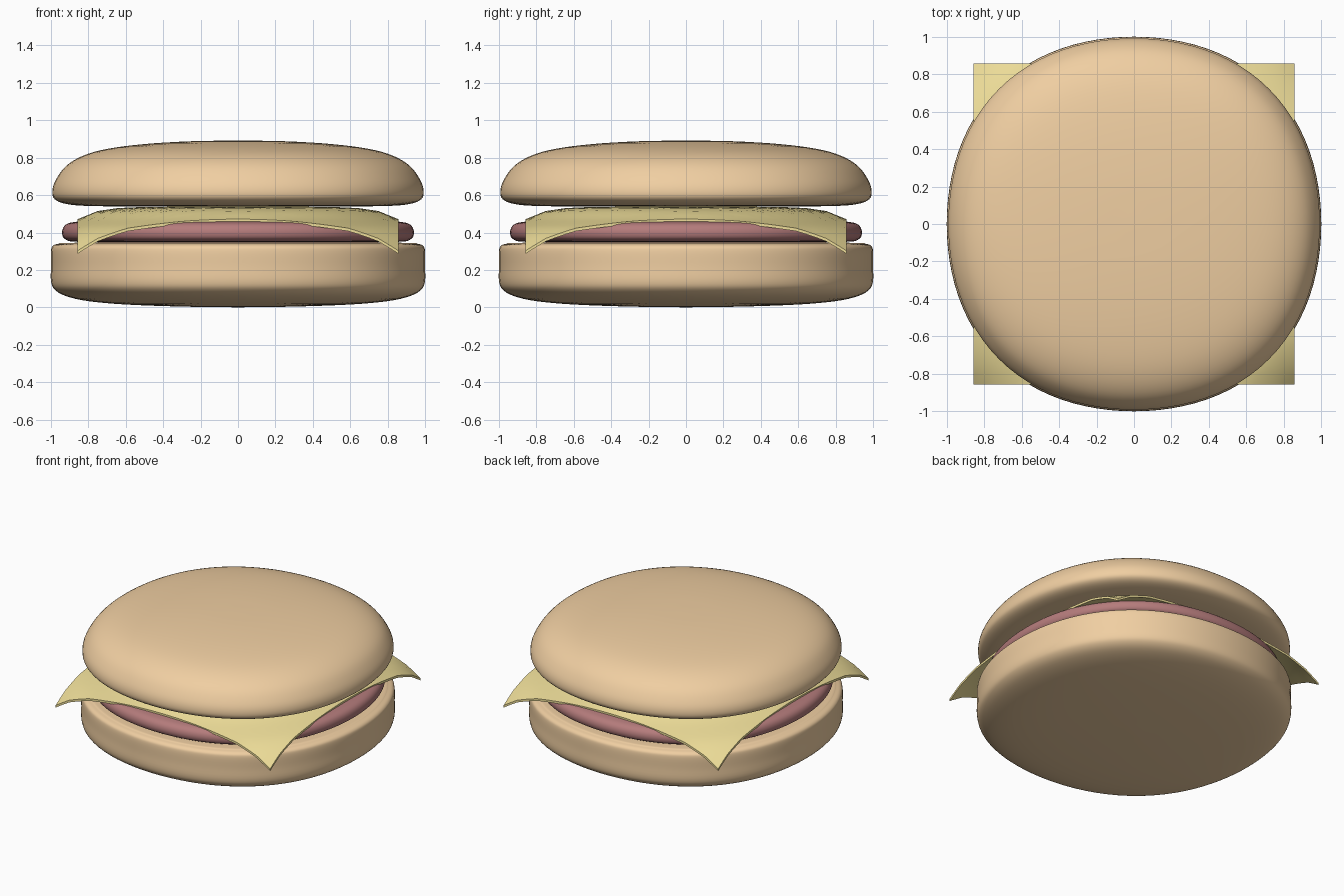
import bpy, bmesh, math
from mathutils import Vector

if "Cube" in bpy.data.objects:
    bpy.data.objects.remove(bpy.data.objects["Cube"])

SEGMENTS = 96


def material(name, color):
    m = bpy.data.materials.new(name)
    m.diffuse_color = (*color, 1)
    m.use_nodes = True
    m.node_tree.nodes["Principled BSDF"].inputs["Base Color"].default_value = m.diffuse_color
    return m


def finish(name, bm, mat, angle=40):
    bmesh.ops.recalc_face_normals(bm, faces=bm.faces)
    mesh = bpy.data.meshes.new(name)
    bm.to_mesh(mesh)
    bm.free()
    mesh.materials.append(mat)
    ob = bpy.data.objects.new(name, mesh)
    bpy.context.collection.objects.link(ob)
    bpy.context.view_layer.objects.active = ob
    ob.select_set(True)
    bpy.ops.object.shade_smooth_by_angle(angle=math.radians(angle))
    ob.select_set(False)
    return ob


def smooth_curve(points, steps=4):
    """Catmull-Rom curve through the profile points."""
    p = [Vector(q) for q in points]
    p = [2 * p[0] - p[1]] + p + [2 * p[-1] - p[-2]]
    out = []
    for a, b, c, d in zip(p, p[1:], p[2:], p[3:]):
        for i in range(steps):
            t = i / steps
            out.append(0.5 * (2 * b + (c - a) * t + (2 * a - 5 * b + 4 * c - d) * t**2
                              + (3 * b - a - 3 * c + d) * t**3))
    return out + [p[-2]]


def round_part(name, profile, mat):
    """Turn a profile (bottom centre to top centre) into a slightly squarish disc."""
    bm = bmesh.new()
    curve = smooth_curve(profile)
    rings = []
    for r, z in curve[1:-1]:
        ring = []
        for k in range(SEGMENTS):
            a = math.tau * k / SEGMENTS
            s = r * (1 + 0.0286 * math.sin(2 * a) ** 2)
            ring.append(bm.verts.new((s * math.cos(a), s * math.sin(a), z)))
        rings.append(ring)
    for lo, hi in zip(rings, rings[1:]):
        for k in range(SEGMENTS):
            n = (k + 1) % SEGMENTS
            bm.faces.new((lo[k], lo[n], hi[n], hi[k]))
    for ring, z in ((rings[0], curve[0].y), (rings[-1], curve[-1].y)):
        tip = bm.verts.new((0, 0, z))
        for k in range(SEGMENTS):
            bm.faces.new((ring[k], ring[(k + 1) % SEGMENTS], tip))
    return finish(name, bm, mat, 60)


bun = material("bun", (0.87, 0.62, 0.36))
meat = material("meat", (0.46, 0.2, 0.2))
cheese = material("cheese", (0.86, 0.73, 0.32))

# Buns and patty
round_part("bottom_bun", [(0, 0), (0.3, 0.004), (0.6, 0.015), (0.8, 0.033), (0.92, 0.06),
                          (0.98, 0.095), (1, 0.14), (1, 0.22), (1, 0.30), (0.99, 0.328),
                          (0.96, 0.34), (0.9, 0.345), (0.5, 0.347), (0, 0.347)], bun)
round_part("patty", [(0, 0.345), (0.5, 0.346), (0.85, 0.35), (0.92, 0.362), (0.94, 0.39),
                     (0.935, 0.425), (0.91, 0.448), (0.86, 0.458), (0.75, 0.468),
                     (0.4, 0.48), (0, 0.485)], meat)
round_part("top_bun", [(0, 0.538), (0.5, 0.539), (0.8, 0.542), (0.92, 0.553), (0.98, 0.578),
                       (0.993, 0.62), (0.975, 0.68), (0.92, 0.755), (0.83, 0.81),
                       (0.7, 0.847), (0.5, 0.873), (0.25, 0.888), (0, 0.892)], bun)

# Cheese slice: square sheet drooping towards its corners
DROOP = [(0, 0.540), (0.5, 0.537), (0.64, 0.531), (0.75, 0.515), (0.855, 0.472),
         (0.906, 0.460), (1.044, 0.422), (1.137, 0.370), (1.3, 0.225)]


def droop(r):
    for (r0, z0), (r1, z1) in zip(DROOP, DROOP[1:]):
        if r <= r1:
            return z0 + (z1 - z0) * (r - r0) / (r1 - r0)
    return DROOP[-1][1]


bm = bmesh.new()
bmesh.ops.create_grid(bm, x_segments=32, y_segments=32, size=0.857)
for v in bm.verts:
    v.co.z = droop(v.co.xy.length)
slab = bmesh.ops.extrude_face_region(bm, geom=bm.faces[:])
for v in slab["geom"]:
    if isinstance(v, bmesh.types.BMVert):
        v.co.z -= 0.016
finish("cheese_slice", bm, cheese)
